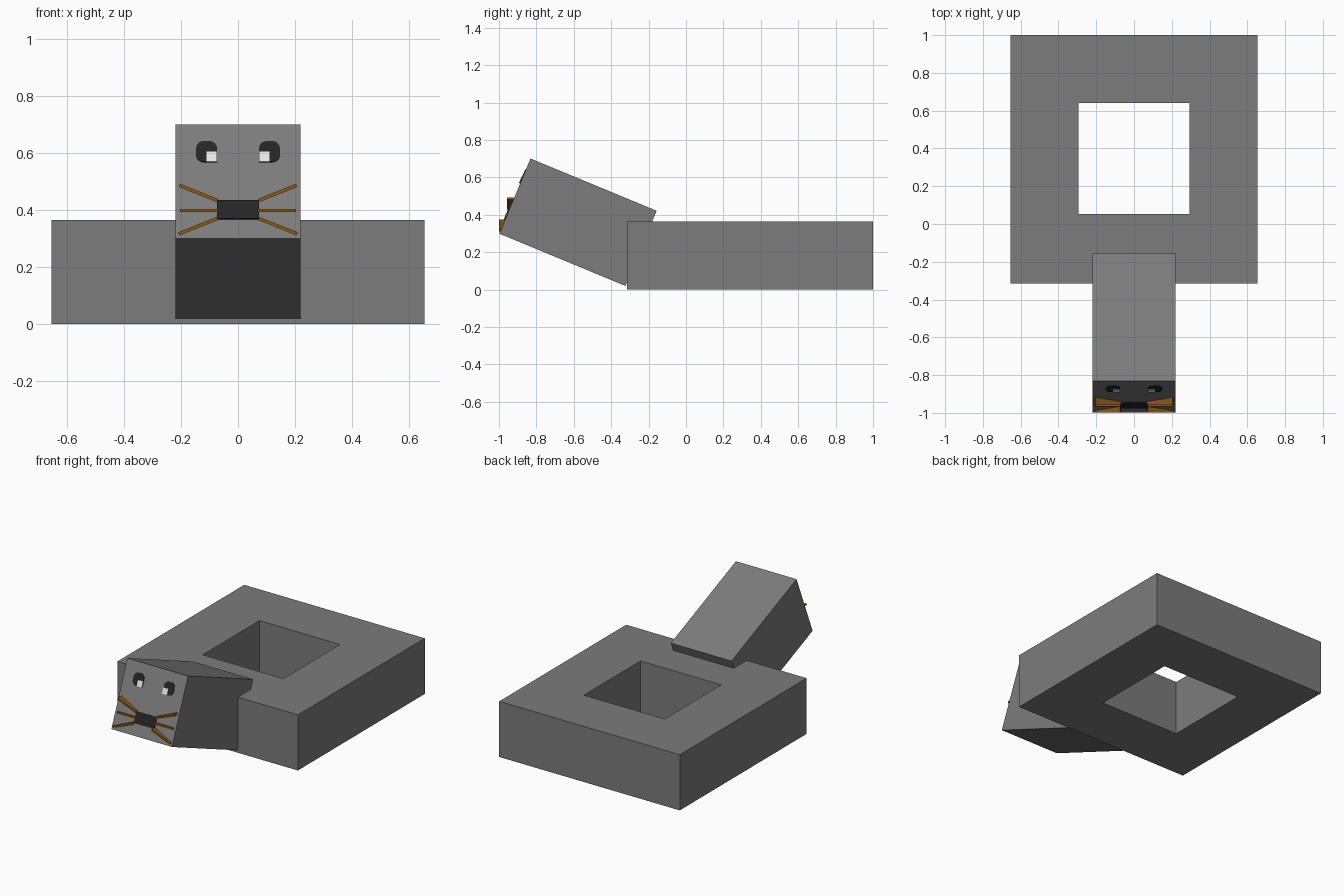
import bpy, bmesh, math
from mathutils import Matrix, Vector

old = bpy.data.objects.get("Cube")
if old:
    bpy.data.objects.remove(old, do_unlink=True)


def material(name, rgb):
    m = bpy.data.materials.new(name)
    m.use_nodes = True
    col = (*rgb, 1.0)
    m.diffuse_color = col
    bsdf = m.node_tree.nodes["Principled BSDF"]
    bsdf.inputs["Base Color"].default_value = col
    return m


GREY = material("grey", (0.2, 0.2, 0.2))
BLACK = material("black", (0.018, 0.018, 0.018))
WHITE = material("white", (0.8, 0.8, 0.8))
BROWN = material("brown", (0.25, 0.1, 0.008))


def finish(bm, name, mat, matrix=Matrix()):
    bmesh.ops.recalc_face_normals(bm, faces=bm.faces)
    me = bpy.data.meshes.new(name)
    bm.to_mesh(me)
    bm.free()
    me.materials.append(mat)
    ob = bpy.data.objects.new(name, me)
    ob.matrix_world = matrix
    bpy.context.collection.objects.link(ob)
    return ob


def box(name, size, mat, matrix):
    bm = bmesh.new()
    bmesh.ops.create_cube(bm, size=1.0)
    bmesh.ops.scale(bm, vec=size, verts=bm.verts)
    return finish(bm, name, mat, matrix)


# Square body with a square hole through it
def rect(bm, x, y0, y1):
    return [bm.verts.new(p) for p in ((-x, y0, 0), (x, y0, 0), (x, y1, 0), (-x, y1, 0))]


bm = bmesh.new()
outer = rect(bm, 0.655, -0.315, 1.0)
inner = rect(bm, 0.293, 0.053, 0.64)
ring = [bm.faces.new((outer[i], outer[(i + 1) % 4], inner[(i + 1) % 4], inner[i]))
        for i in range(4)]
ext = bmesh.ops.extrude_face_region(bm, geom=ring, use_keep_orig=True)
top = [g for g in ext["geom"] if isinstance(g, bmesh.types.BMVert)]
bmesh.ops.translate(bm, vec=(0, 0, 0.365), verts=top)
finish(bm, "body", GREY)

# Tilted head block
TILT = math.radians(22.5)
LENGTH = 0.73
head_frame = Matrix.Translation((0, -0.5775, 0.36)) @ Matrix.Rotation(-TILT, 4, 'X')
box("head", (0.44, LENGTH, 0.435), GREY, head_frame)

# Frame of the sloping face: x across, z up the face, -y outwards
face_frame = head_frame @ Matrix.Translation((0, -LENGTH / 2, 0))
FACE_Z = face_frame.translation.z


def up(z):
    """Height above the floor turned into a distance up the face."""
    return (z - FACE_Z) / math.cos(TILT)


def plate(name, points, thick, mat):
    """Thin plate lying on the face, from (x, height) points."""
    bm = bmesh.new()
    f = bm.faces.new([bm.verts.new((x, 0.001, up(z))) for x, z in points])
    ext = bmesh.ops.extrude_face_region(bm, geom=[f], use_keep_orig=True)
    verts = [g for g in ext["geom"] if isinstance(g, bmesh.types.BMVert)]
    bmesh.ops.translate(bm, vec=(0, -thick, 0), verts=verts)
    return finish(bm, name, mat, face_frame)


def whisker(name, start, end, y_front, y_back):
    a, b = Vector(start), Vector(end)
    d, mid = b - a, (a + b) / 2
    m = (Matrix.Translation((mid.x, (y_front + y_back) / 2, mid.y))
         @ Matrix.Rotation(-math.atan2(d.y, d.x), 4, 'Y'))
    box(name, (d.length, y_back - y_front, 0.012), BROWN, m)


# Nose
plate("nose", [(-0.073, 0.367), (0.073, 0.367), (0.073, 0.433), (-0.073, 0.433)],
      0.008, BLACK)

for s, side in ((1, "left"), (-1, "right")):
    # Eye: square with three rounded corners, sharp at the inner bottom
    r, x0, x1, z0, z1 = 0.028, 0.073, 0.148, 0.567, 0.641
    pts = [(x0, z0)]
    for cx, cz, start in ((x1 - r, z0 + r, -90), (x1 - r, z1 - r, 0), (x0 + r, z1 - r, 90)):
        for k in range(5):
            t = math.radians(start + 22.5 * k)
            pts.append((cx + r * math.cos(t), cz + r * math.sin(t)))
    plate("eye_" + side, [(s * x, z) for x, z in pts], 0.005, BLACK)

    # Bright square in the inner bottom corner of the eye
    hl = [(0.073, 0.567), (0.11, 0.567), (0.11, 0.602), (0.073, 0.602)]
    plate("eye_highlight_" + side, [(s * x, z) for x, z in hl], 0.008, WHITE)

    # Three whiskers fanning out from the nose
    whisker("upper_whisker_" + side, (s * 0.072, 0.433), (s * 0.206, 0.486), -0.956, -0.918)
    whisker("middle_whisker_" + side, (s * 0.072, 0.398), (s * 0.203, 0.398), -0.966, -0.945)
    whisker("lower_whisker_" + side, (s * 0.072, 0.370), (s * 0.208, 0.316), -0.999, -0.965)
